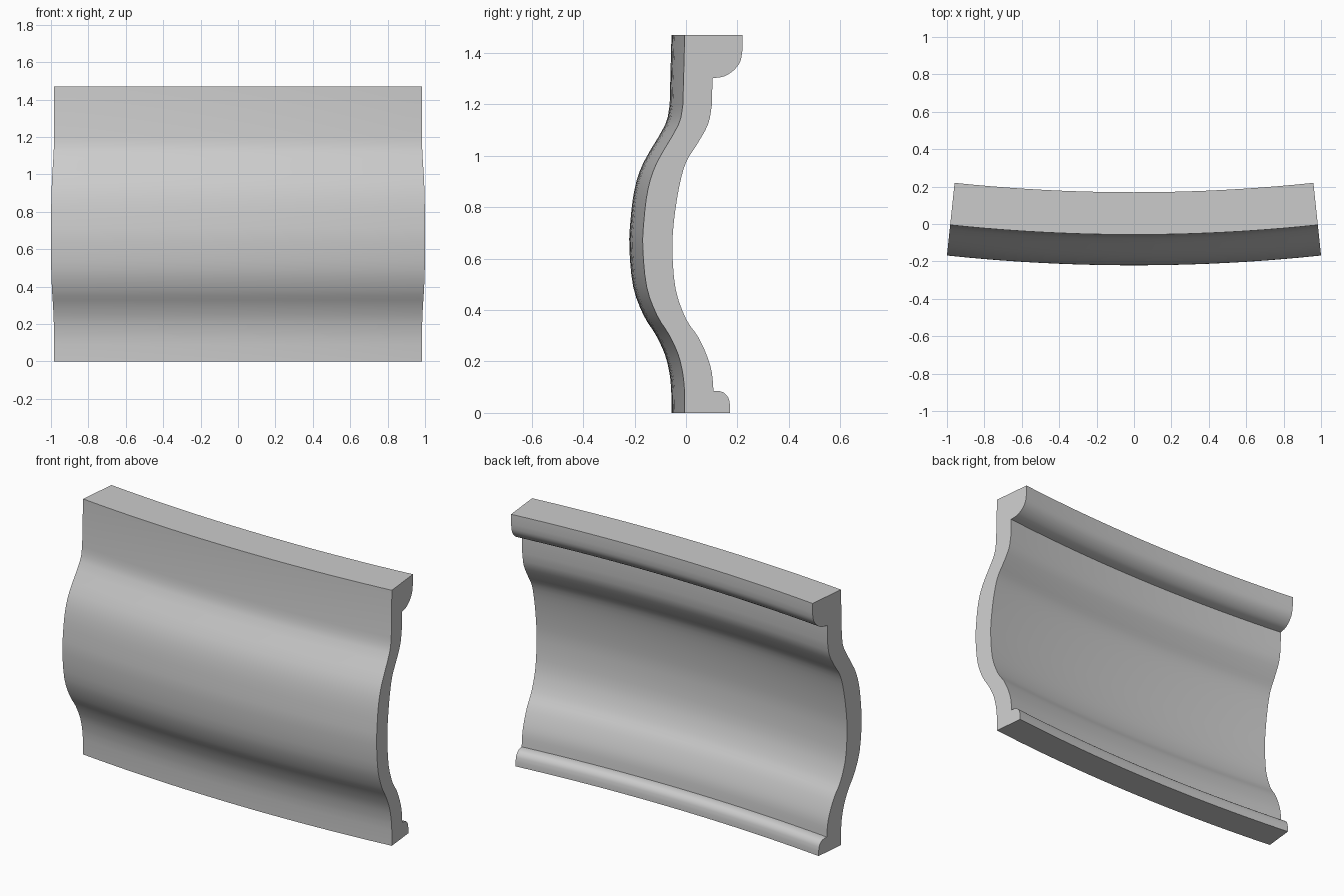
import bpy, bmesh, math
from mathutils import Vector

if "Cube" in bpy.data.objects:
    bpy.data.objects.remove(bpy.data.objects["Cube"])

HALF = math.radians(6)          # half of the sweep angle
R = 1.0 / math.sin(HALF)        # radius at the front of the bulge
CY = R - 0.22
STEPS = 20


def spline(pts, n=3):
    """Smooth curve through the given (y, z) points."""
    p = [Vector(q) for q in pts]
    p = [2 * p[0] - p[1]] + p + [2 * p[-1] - p[-2]]
    out = []
    for a, b, c, d in zip(p, p[1:], p[2:], p[3:]):
        for k in range(n):
            t = k / n
            out.append(0.5 * (2 * b + (c - a) * t + (2 * a - 5 * b + 4 * c - d) * t * t
                              + (3 * b - a - 3 * c + d) * t ** 3))
    return out + [p[-2]]


# Cross-section at the end: wavy front face, bottom to top
front = spline([(-.006, .09), (-.012, .15), (-.03, .226), (-.066, .304), (-.113, .38),
                (-.153, .49), (-.168, .64), (-.164, .745), (-.148, .87), (-.113, .975),
                (-.03, 1.12), (-.012, 1.20)])
# Quarter-round lip under the top edge
lip = spline([(.22, 1.415), (.212, 1.37), (.188, 1.335), (.15, 1.31), (.103, 1.302)])
# Wavy back face, top to bottom
back = spline([(.101, 1.20), (.086, 1.123), (.043, 1.045), (0, .975), (-.027, .877),
               (-.047, .745), (-.053, .63), (-.04, .48), (0, .366), (.047, .296),
               (.08, .226), (.1, .16), (.107, .086)])
# Rounded bead along the bottom edge
bead = spline([(.125, .086), (.148, .078), (.165, .058), (.172, .028)])

profile = ([(-.005, 0)] + front + [(-.005, 1.47), (.22, 1.47)] + lip + back + bead + [(.172, 0)])

# Sweep the section along the shallow arc
bm = bmesh.new()
rings = []
for i in range(STEPS + 1):
    a = -HALF + 2 * HALF * i / STEPS
    ring = []
    for y, z in profile:
        r = (CY - y) / math.cos(HALF)
        ring.append(bm.verts.new((r * math.sin(a), CY - r * math.cos(a), z)))
    rings.append(ring)
n = len(profile)
for r0, r1 in zip(rings, rings[1:]):
    for j in range(n):
        k = (j + 1) % n
        bm.faces.new((r0[j], r0[k], r1[k], r1[j]))
bm.faces.new(rings[0])
bm.faces.new(rings[-1][::-1])
bmesh.ops.recalc_face_normals(bm, faces=bm.faces)

mesh = bpy.data.meshes.new("curved_moulding")
bm.to_mesh(mesh)
bm.free()
obj = bpy.data.objects.new("curved_moulding", mesh)
bpy.context.collection.objects.link(obj)
bpy.context.view_layer.objects.active = obj
obj.select_set(True)
bpy.ops.object.shade_smooth_by_angle(angle=math.radians(35))
